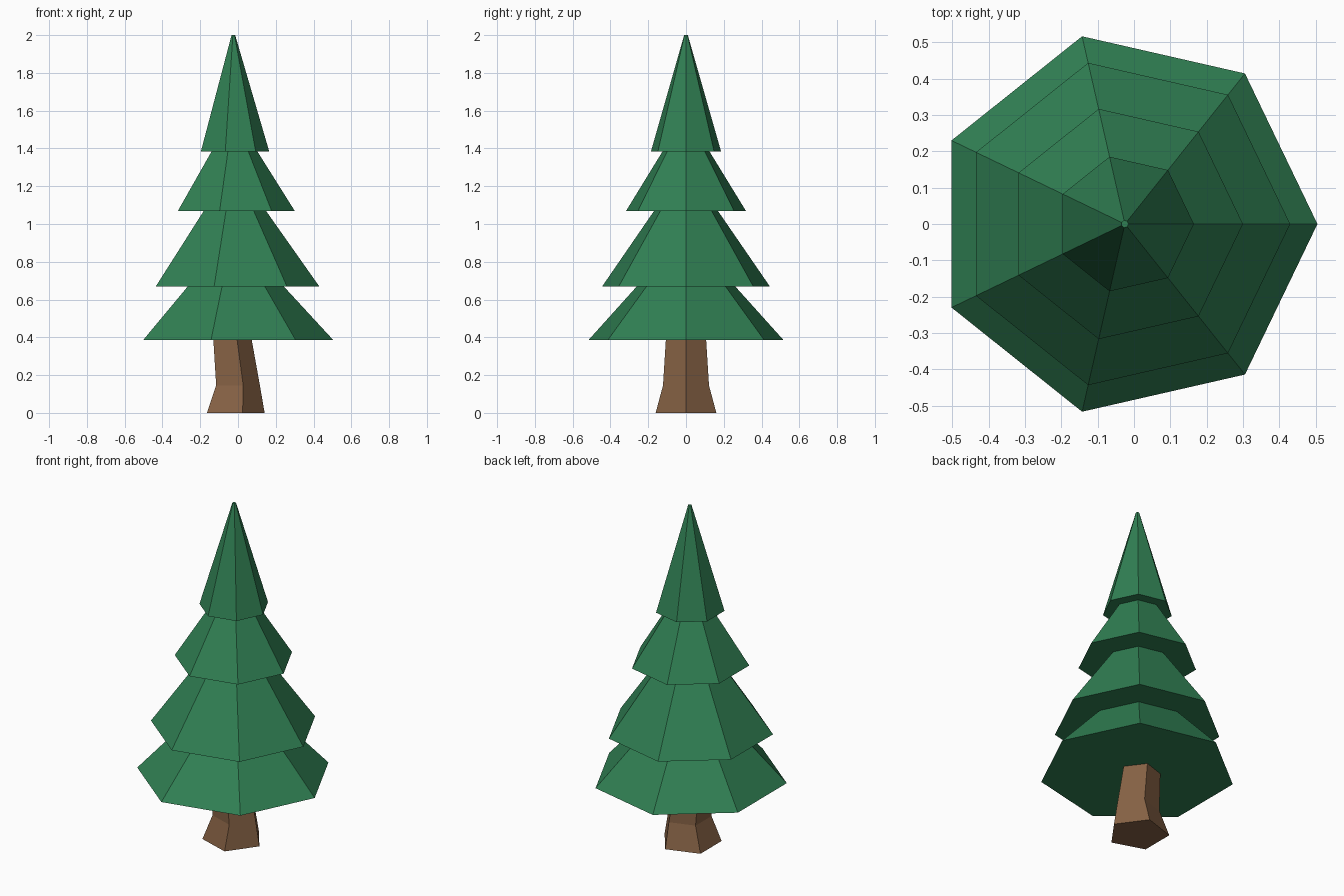
import bpy, bmesh
from math import cos, sin, tau

cube = bpy.data.objects.get("Cube")
if cube:
    bpy.data.objects.remove(cube, do_unlink=True)


def material(name, rgb):
    mat = bpy.data.materials.new(name)
    mat.use_nodes = True
    mat.diffuse_color = (*rgb, 1)
    bsdf = next(n for n in mat.node_tree.nodes if n.type == 'BSDF_PRINCIPLED')
    bsdf.inputs["Base Color"].default_value = (*rgb, 1)
    return mat


def loft(name, sides, rings, mat):
    """Join polygon rings (centre x, radius, height) into a closed solid."""
    bm = bmesh.new()
    loops = [[bm.verts.new((cx + r * cos(tau * i / sides), r * sin(tau * i / sides), z))
              for i in range(sides)] for cx, r, z in rings]
    for low, high in zip(loops, loops[1:]):
        for i in range(sides):
            j = (i + 1) % sides
            bm.faces.new((low[i], low[j], high[j], high[i]))
    bm.faces.new(loops[0][::-1])
    bm.faces.new(loops[-1])
    bmesh.ops.recalc_face_normals(bm, faces=bm.faces)
    mesh = bpy.data.meshes.new(name)
    bm.to_mesh(mesh)
    bm.free()
    mesh.materials.append(mat)
    obj = bpy.data.objects.new(name, mesh)
    bpy.context.collection.objects.link(obj)
    return obj


green = material("needle green", (0.03, 0.215, 0.087))
brown = material("bark brown", (0.235, 0.12, 0.058))

# Five-sided trunk, flared at the foot and slightly bent
loft("trunk", 5, [(-0.028, 0.169, 0), (-0.012, 0.128, 0.145), (-0.04, 0.112, 0.39)], brown)

# Four stacked tiers: skirt radius, skirt height, top radius, top height
tiers = [(0.53, 0.385, 0.267, 0.67),
         (0.455, 0.67, 0.173, 1.07),
         (0.325, 1.07, 0.127, 1.385),
         (0.19, 1.385, 0.01, 2.0)]
centre = -0.025
profile = []
for skirt, low, top, high in tiers:
    profile += [(centre, skirt, low), (centre, top, high)]
loft("foliage", 7, profile, green)
